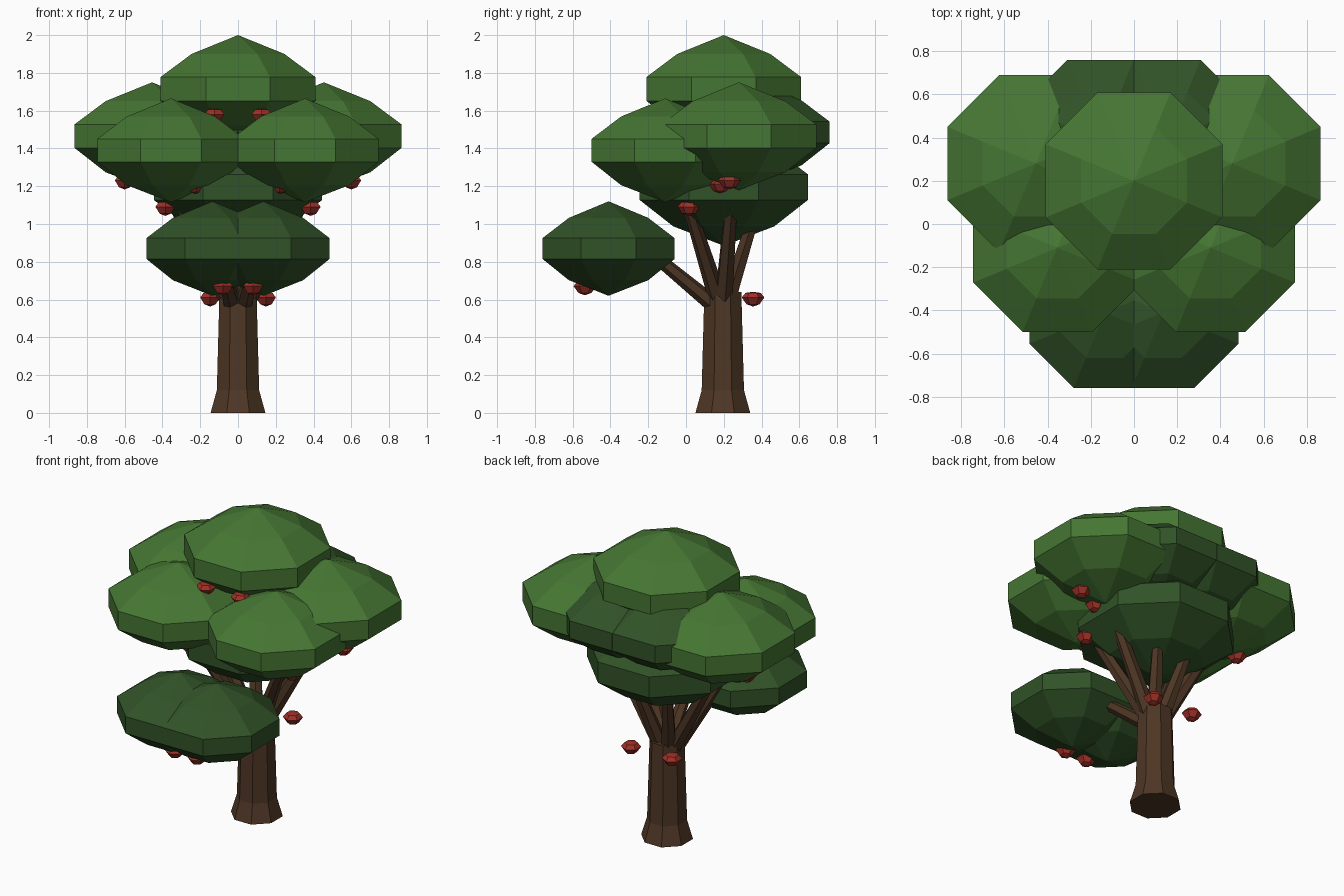
import bpy, bmesh, math
from mathutils import Vector

if "Cube" in bpy.data.objects:
    bpy.data.objects.remove(bpy.data.objects["Cube"])


def material(name, rgb):
    m = bpy.data.materials.new(name)
    m.diffuse_color = (*rgb, 1)
    m.use_nodes = True
    m.node_tree.nodes["Principled BSDF"].inputs["Base Color"].default_value = m.diffuse_color
    return m


LIGHT = material("leaf_light", (0.06, 0.18, 0.033))
DARK = material("leaf_dark", (0.03, 0.085, 0.02))
BARK = material("bark", (0.075, 0.037, 0.018))
RED = material("fruit_red", (0.35, 0.03, 0.02))


def finish(bm, name, mat):
    bmesh.ops.recalc_face_normals(bm, faces=bm.faces)
    mesh = bpy.data.meshes.new(name)
    bm.to_mesh(mesh)
    bm.free()
    mesh.materials.append(mat)
    ob = bpy.data.objects.new(name, mesh)
    bpy.context.collection.objects.link(ob)
    return ob


def lathe(name, profile, centre, mat, sides=8):
    """Faceted turned form; radii are measured to the flats."""
    bm = bmesh.new()
    k = 1 / math.cos(math.pi / sides)
    c = Vector(centre)
    rings = []
    for r, z in profile:
        if r == 0:
            rings.append([bm.verts.new(c + Vector((0, 0, z)))])
        else:
            angles = [(i + 0.5) * 2 * math.pi / sides for i in range(sides)]
            rings.append([bm.verts.new(c + Vector((r * k * math.cos(a), r * k * math.sin(a), z)))
                          for a in angles])
    for a, b in zip(rings, rings[1:]):
        for i in range(sides):
            j = (i + 1) % sides
            if len(a) == 1:
                bm.faces.new((a[0], b[i], b[j]))
            elif len(b) == 1:
                bm.faces.new((a[i], a[j], b[0]))
            else:
                bm.faces.new((a[i], a[j], b[j], b[i]))
    for ring in (rings[0], rings[-1]):
        if len(ring) > 1:
            bm.faces.new(ring)
    return finish(bm, name, mat)


BLOB = [(0, -1), (0.6, -0.67), (1, -0.22), (1, 0.22), (0.6, 0.65), (0, 1)]


def blob(name, centre, r, h, mat):
    lathe(name, [(r * a, h * z) for a, z in BLOB], centre, mat)


def branch(name, start, end, r0, r1):
    a, b = Vector(start), Vector(end)
    bm = bmesh.new()
    bmesh.ops.create_cone(bm, cap_ends=True, segments=6, radius1=r0, radius2=r1,
                          depth=(b - a).length)
    ob = finish(bm, name, BARK)
    ob.location = (a + b) / 2
    ob.rotation_euler = (b - a).to_track_quat('Z', 'Y').to_euler()


# Trunk with flared foot
lathe("trunk", [(0.145, 0), (0.112, 0.12), (0.098, 0.64)], (0, 0.195, 0), BARK)

# Central crown clumps
blob("crown_top", (0, 0.2, 1.715), 0.41, 0.285, LIGHT)
blob("crown_core", (0, 0.2, 1.195), 0.445, 0.31, DARK)

# Mirrored clumps: name, centre, radius, half height, material
CLUMPS = [
    ("low_front_clump", (0.135, -0.41, 0.87), 0.35, 0.25, DARK),
    ("front_clump", (0.355, -0.11, 1.39), 0.39, 0.275, LIGHT),
    ("side_clump", (0.455, 0.28, 1.465), 0.41, 0.285, LIGHT),
    ("back_clump", (0.155, 0.39, 1.485), 0.37, 0.26, DARK),
]
# Mirrored branches: start, end, start radius, end radius
BRANCHES = [
    ("low_branch", (0.03, 0.15, 0.57), (0.11, -0.25, 0.90), 0.045, 0.03),
    ("front_branch", (0.04, 0.17, 0.60), (0.34, -0.01, 1.17), 0.05, 0.03),
    ("side_branch", (0.05, 0.20, 0.60), (0.42, 0.25, 1.25), 0.05, 0.03),
    ("back_branch", (0.03, 0.22, 0.60), (0.13, 0.38, 1.10), 0.05, 0.03),
]
# Mirrored fruit positions
FRUIT = [(0.125, -0.15, 1.575), (0.6, 0.23, 1.225), (0.385, 0.015, 1.085), (0.45, 0.18, 1.205),
         (0.22, -0.2, 1.2), (0.08, -0.535, 0.665), (0.148, 0.355, 0.605)]

for s, side in ((1, "right"), (-1, "left")):
    def flip(p):
        return (s * p[0], p[1], p[2])
    for n, c, r, h, m in CLUMPS:
        blob(f"{n}_{side}", flip(c), r, h, m)
    for n, a, b, r0, r1 in BRANCHES:
        branch(f"{n}_{side}", flip(a), flip(b), r0, r1)
    for i, p in enumerate(FRUIT):
        lathe(f"fruit_{i}_{side}", [(0, -0.042), (0.03, -0.03), (0.052, 0.006), (0.035, 0.03), (0, 0.036)],
              flip(p), RED, 6)
